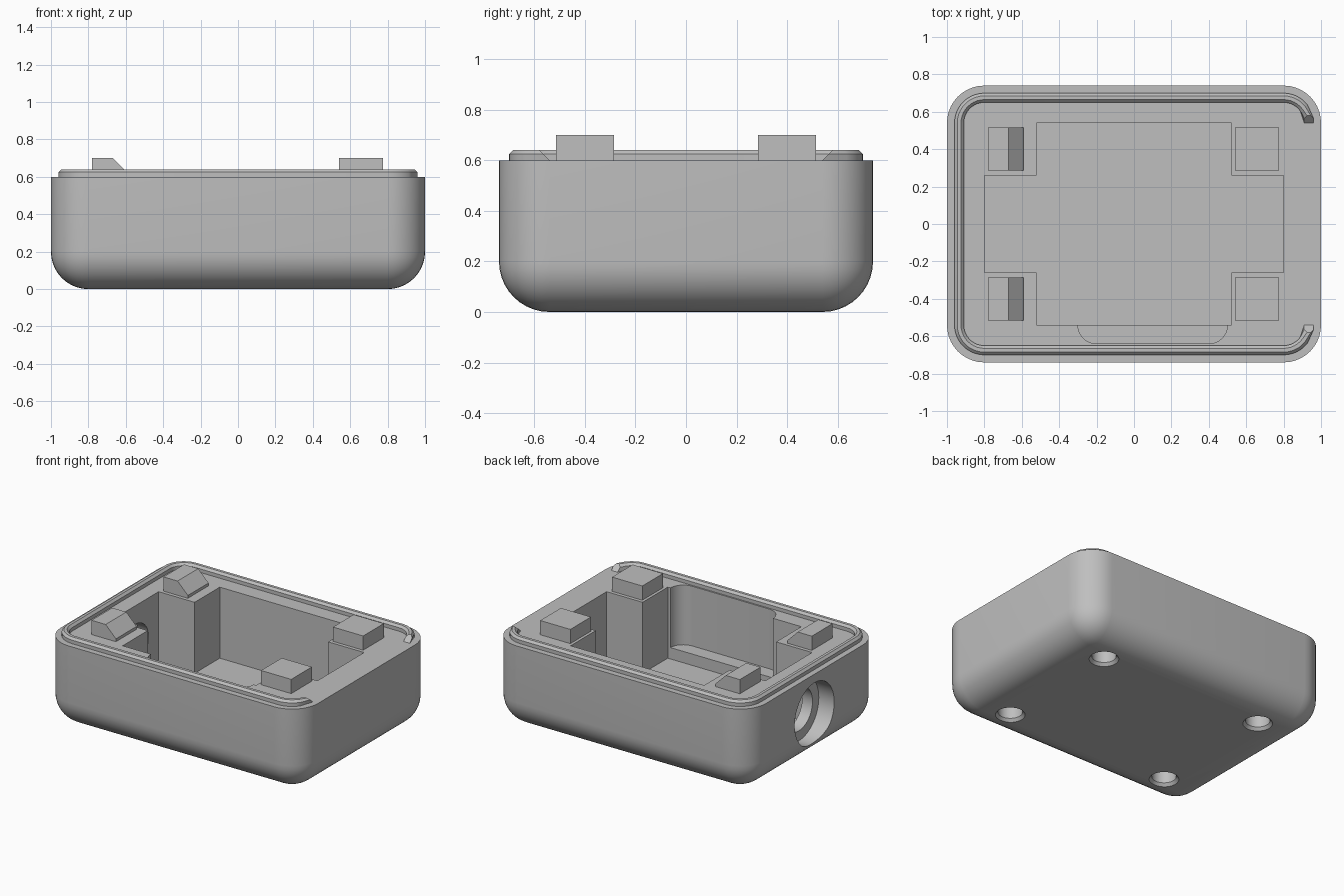
import bpy, bmesh, math
from mathutils import Matrix, Vector

if "Cube" in bpy.data.objects:
    bpy.data.objects.remove(bpy.data.objects["Cube"], do_unlink=True)

grey = bpy.data.materials.new("plain grey")
grey.use_nodes = True
colour = (0.52, 0.52, 0.52, 1)
grey.diffuse_color = colour
grey.node_tree.nodes["Principled BSDF"].inputs["Base Color"].default_value = colour

HX, HY, TOP, R = 1.0, 0.74, 0.6, 0.2      # half sizes, rim height, corner radius
CX, CY = HX - R, HY - R                   # corner centres


def finish(name, bm):
    bmesh.ops.recalc_face_normals(bm, faces=bm.faces)
    mesh = bpy.data.meshes.new(name)
    bm.to_mesh(mesh)
    bm.free()
    mesh.materials.append(grey)
    ob = bpy.data.objects.new(name, mesh)
    bpy.context.collection.objects.link(ob)
    return ob


def prism(name, outline, direction):
    """Extrude a closed outline of 3D points along a direction."""
    bm = bmesh.new()
    face = bm.faces.new([bm.verts.new(p) for p in outline])
    moved = bmesh.ops.extrude_face_region(bm, geom=[face])["geom"]
    verts = [v for v in moved if isinstance(v, bmesh.types.BMVert)]
    bmesh.ops.translate(bm, verts=verts, vec=direction)
    return finish(name, bm)


def cone(name, r1, r2, depth, matrix):
    bm = bmesh.new()
    bmesh.ops.create_cone(bm, cap_ends=True, segments=48, radius1=r1,
                          radius2=r2, depth=depth, matrix=matrix)
    return finish(name, bm)


def select_only(ob):
    bpy.ops.object.select_all(action='DESELECT')
    ob.select_set(True)
    bpy.context.view_layer.objects.active = ob


def cut(target, cutter):
    cutter.hide_render = True
    mod = target.modifiers.new("cut", 'BOOLEAN')
    mod.operation, mod.solver, mod.object = 'DIFFERENCE', 'EXACT', cutter
    select_only(target)
    bpy.ops.object.modifier_apply(modifier=mod.name)
    bpy.data.objects.remove(cutter, do_unlink=True)


def smooth(ob):
    select_only(ob)
    bpy.ops.object.shade_smooth_by_angle(angle=math.radians(25))


# Case body: block with rounded uprights and rounded bottom
bm = bmesh.new()
bmesh.ops.create_cube(bm, size=1, matrix=Matrix.Translation((0, 0, TOP / 2))
                      @ Matrix.Diagonal((2 * HX, 2 * HY, TOP, 1)))
edges = [e for e in bm.edges if not all(v.co.z > TOP / 2 for v in e.verts)]
bmesh.ops.bevel(bm, geom=edges, offset=R, segments=10, profile=0.5, affect='EDGES')
case = finish("case_body", bm)

# Cross-shaped cavity, leaving four corner pillars
FLOOR = 0.1
quarter = [(0.8, 0.26), (0.52, 0.26), (0.52, 0.54)]
cross = []
for sx, sy, flip in ((1, 1, 1), (-1, 1, -1), (-1, -1, 1), (1, -1, -1)):
    cross += [(sx * x, sy * y, FLOOR) for x, y in quarter[::flip]]
cut(case, prism("cavity_cutter", cross, (0, 0, 1)))

# Rounded recess in the front wall
recess = [(0.5, -0.5, 0.18), (-0.3, -0.5, 0.18)]
for cx, start in ((-0.2, 180), (0.4, 270)):
    for i in range(9):
        a = math.radians(start + i * 90 / 8)
        recess.append((cx + 0.1 * math.cos(a), -0.54 + 0.1 * math.sin(a), 0.18))
cut(case, prism("recess_cutter", recess, (0, 0, 1)))

# Stepped round port through the right wall
for r, depth in ((0.22, 0.24), (0.15, 0.6)):
    place = Matrix.Translation((-HX, 0, 0.32)) @ Matrix.Rotation(math.pi / 2, 4, 'Y')
    cut(case, cone("port_cutter", r, r, depth, place))

# Four chamfered holes in the underside
for sx in (-1, 1):
    for sy in (-1, 1):
        spot = Matrix.Translation((sx * 0.64, sy * 0.465, 0))
        cut(case, cone("hole_cutter", 0.078, 0.078, 0.5, spot))
        cut(case, cone("chamfer_cutter", 0.112, 0.078, 0.04, spot))
smooth(case)

# Chamfered sealing ridge running round three sides, with sloped ends
profile = [(0.16, TOP), (0.16, 0.625), (0.145, 0.64),
           (0.125, 0.64), (0.11, 0.625), (0.11, TOP)]
stations = []
for k, (sx, sy) in enumerate(((1, 1), (-1, 1), (-1, -1), (1, -1))):
    stations += [(sx * CX, sy * CY, math.radians(90 * k + 9 * i)) for i in range(11)]
del stations[-4:-1], stations[1:4]
bm = bmesh.new()
rings = []
for n, (cx, cy, a) in enumerate(stations):
    ring = []
    for r, z in profile:
        p = Vector((cx + r * math.cos(a), cy + r * math.sin(a), z))
        if n in (0, len(stations) - 1):
            p.y += math.copysign(z - TOP, cy)
        ring.append(bm.verts.new(p))
    rings.append(ring)
for a, b in zip(rings, rings[1:]):
    for i in range(len(profile)):
        j = (i + 1) % len(profile)
        bm.faces.new((a[i], a[j], b[j], b[i]))
bm.faces.new(rings[0])
bm.faces.new(rings[-1])
smooth(finish("sealing_ridge", bm))

# Locating blocks on the left pillars, wedge catches on the right pillars
block = [(0.54, TOP), (0.775, TOP), (0.775, 0.7), (0.54, 0.7)]
wedge = [(-0.78, TOP), (-0.59, TOP), (-0.59, 0.62), (-0.67, 0.7), (-0.78, 0.7)]
for name, shape in (("locating_block", block), ("wedge_catch", wedge)):
    for side, y in (("front", -0.515), ("back", 0.285)):
        prism(f"{side}_{name}", [(x, y, z) for x, z in shape], (0, 0.23, 0))
